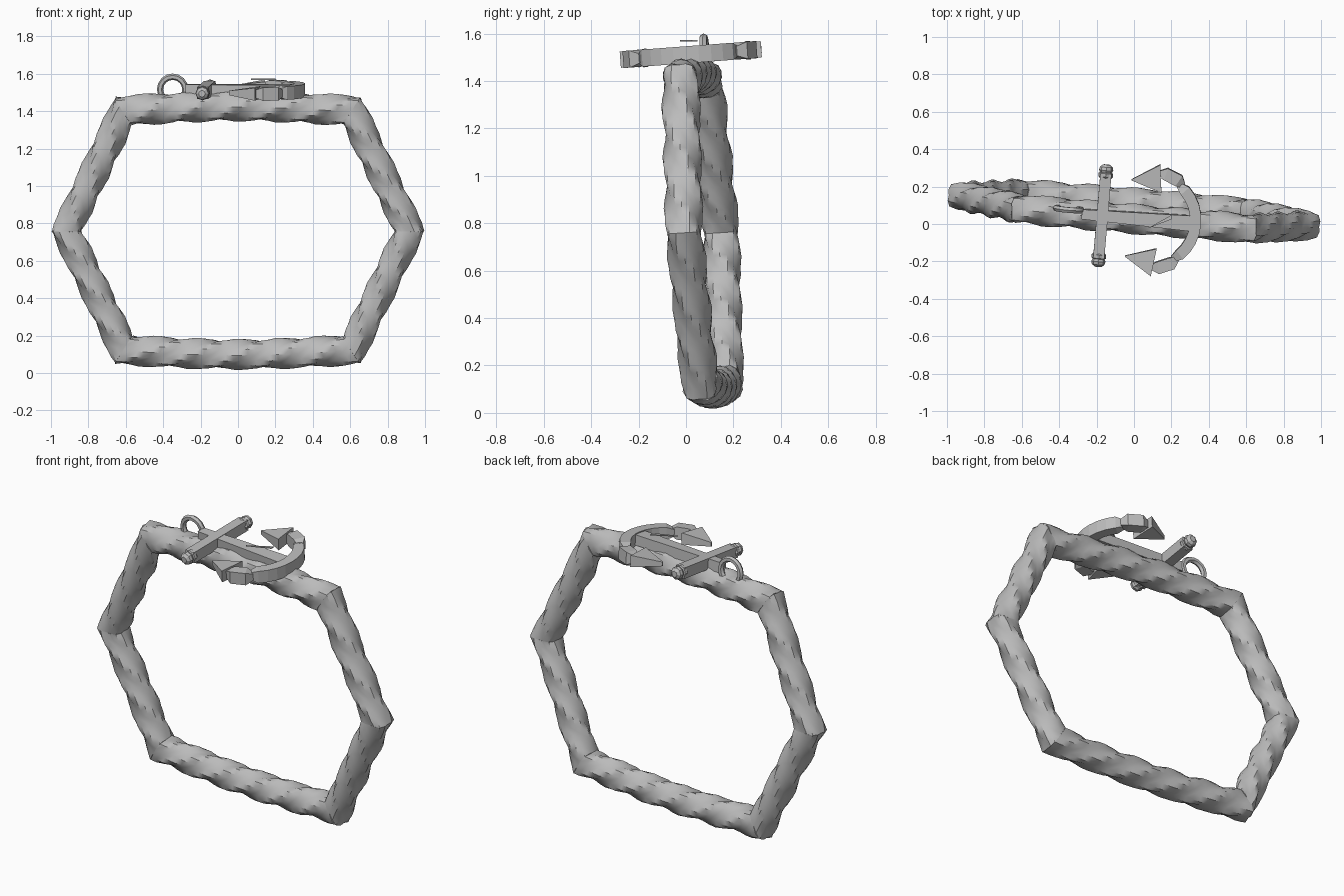
import bpy, bmesh, math
from mathutils import Vector, Matrix

if "Cube" in bpy.data.objects:
    bpy.data.objects.remove(bpy.data.objects["Cube"])

metal = bpy.data.materials.new("grey metal")
metal.diffuse_color = (0.5, 0.5, 0.5, 1)
metal.use_nodes = True
metal.node_tree.nodes["Principled BSDF"].inputs["Base Color"].default_value = metal.diffuse_color


def finish(name, bm, smooth=None, matrix=None):
    if matrix:
        bm.transform(matrix)
    bmesh.ops.recalc_face_normals(bm, faces=bm.faces)
    me = bpy.data.meshes.new(name)
    bm.to_mesh(me)
    bm.free()
    me.materials.append(metal)
    ob = bpy.data.objects.new(name, me)
    bpy.context.collection.objects.link(ob)
    if smooth:
        bpy.ops.object.select_all(action='DESELECT')
        ob.select_set(True)
        bpy.context.view_layer.objects.active = ob
        bpy.ops.object.shade_smooth_by_angle(angle=math.radians(smooth))
    return ob


def skin(bm, rings):
    """Bridge successive rings of points and cap both ends."""
    vr = [[bm.verts.new(p) for p in r] for r in rings]
    n = len(vr[0])
    for a, b in zip(vr, vr[1:]):
        for i in range(n):
            bm.faces.new((a[i], a[(i + 1) % n], b[(i + 1) % n], b[i]))
    bm.faces.new(vr[0][::-1])
    bm.faces.new(vr[-1])


# Six mitred lengths of twisted rope form the band
def band_point(x, z):
    return Vector((x, 0.07 - 0.085 * x - 0.065 * (z - 0.76), z))


corners = [band_point(*c) for c in ((0.917, 0.76), (0.61, 1.402), (-0.61, 1.402),
                                    (-0.917, 0.76), (-0.61, 0.125), (0.61, 0.125))]
normal = (corners[1] - corners[0]).cross(corners[2] - corners[0]).normalized()
SIDES, PITCH = 16, 0.235
for k in range(6):
    a, b = corners[k], corners[(k + 1) % 6]
    d = (b - a).normalized()
    length = (b - a).length
    out = d.cross(normal)
    d0 = (a - corners[k - 1]).normalized()
    d1 = (corners[(k + 2) % 6] - b).normalized()
    m0, m1 = (d + d0).normalized(), (d + d1).normalized()   # mitre planes
    steps = round(length / 0.04)
    bow = 0.025 if k in (1, 4) else 0.0
    rings = []
    for s in range(steps + 1):
        u = s / steps
        twist = 2 * math.pi * (u - 0.5) * length / PITCH
        ring = []
        for i in range(SIDES):
            t = 2 * math.pi * i / SIDES
            r = 0.075 + 0.009 * math.cos(4 * t - twist)
            off = out * math.cos(t) * r + normal * math.sin(t) * r
            p0 = a + off - d * (off.dot(m0) / d.dot(m0))
            p1 = b + off - d * (off.dot(m1) / d.dot(m1))
            ring.append(p0.lerp(p1, u) + out * bow * math.sin(math.pi * u))
        rings.append(ring)
    bm = bmesh.new()
    skin(bm, rings)
    finish(f"rope_segment_{k + 1}", bm, 35)

# Anchor frame: local x runs along the shank, y along the stock
ex = Vector((1, -0.085, -0.006)).normalized()
ey = Vector((0.085, 1, 0.075))
ey = (ey - ex * ey.dot(ex)).normalized()
ez = ex.cross(ey)
frame = Matrix((ex, ey, ez)).transposed().to_4x4()
frame.translation = (0, 0.03, 1.513)


def sweep(name, path, sizes, mirror=1):
    """Rectangular bar along a flat path; sizes are (half width, half height)."""
    pts = [Vector((x, y * mirror, 0)) for x, y in path]
    rings = []
    for i, p in enumerate(pts):
        t = (pts[min(i + 1, len(pts) - 1)] - pts[max(i - 1, 0)]).normalized()
        side = Vector((-t.y, t.x, 0))
        w, h = sizes[i]
        up = Vector((0, 0, h))
        rings.append([p + side * w + up, p - side * w + up,
                      p - side * w - up, p + side * w - up])
    bm = bmesh.new()
    skin(bm, rings)
    return finish(name, bm, matrix=frame)


sweep("shank", [(-0.28, 0), (0.32, 0)], [(0.026, 0.03), (0.042, 0.03)])
sweep("stock", [(-0.17, -0.225), (-0.17, 0.225)], [(0.03, 0.032)] * 2)

# Curved arms
arc = []
for i in range(11):
    t = math.radians(-62 + 12.4 * i)
    arc.append((0.13 + 0.2 * math.cos(t), 0.225 * math.sin(t)))
sweep("arms", arc, [(0.016, 0.02)] + [(0.03, 0.036)] * 9 + [(0.016, 0.02)])

for m, side in ((1, "back"), (-1, "front")):
    # Blocks joining each arm to its pointed fluke
    sweep(f"{side}_arm_block", [(0.245, 0.197), (0.222, 0.222), (0.15, 0.252), (0.115, 0.25)],
          [(0.016, 0.02), (0.033, 0.036), (0.033, 0.036), (0.016, 0.02)], m)
    sweep(f"{side}_fluke", [(0.125, 0.225), (-0.03, 0.205)],
          [(0.075, 0.034), (0.003, 0.012)], m)
    # Faceted knobs with collars on the stock ends
    bm = bmesh.new()
    rings = []
    for y, r in ((0.2, 0.03), (0.21, 0.039), (0.228, 0.039), (0.232, 0.032),
                 (0.245, 0.038), (0.262, 0.034), (0.275, 0.018)):
        rings.append([Vector((-0.17 + r * math.cos(j * math.pi / 4), y * m,
                              r * math.sin(j * math.pi / 4))) for j in range(8)])
    skin(bm, rings)
    finish(f"{side}_stock_knob", bm, matrix=frame)

# Upright ring at the shank's end
bm = bmesh.new()
N, rings = 16, []
grid = []
for i in range(N):
    t = 2 * math.pi * i / N
    row = []
    for j in range(6):
        q = 2 * math.pi * j / 6
        r = 0.068 + 0.017 * math.cos(q)
        row.append(bm.verts.new((-0.352 + r * math.cos(t), 0.02 + 0.017 * math.sin(q),
                                 r * math.sin(t))))
    grid.append(row)
for i in range(N):
    for j in range(6):
        a, b = grid[i], grid[(i + 1) % N]
        bm.faces.new((a[j], a[(j + 1) % 6], b[(j + 1) % 6], b[j]))
finish("shank_ring", bm, 40, frame)

# Thin pin lying over the shank
bm = bmesh.new()
skin(bm, [[(0.07, -0.025, z), (0.20, 0.025, z), (0.20, 0.048, z)] for z in (1.568, 1.574)])
finish("thin_pin", bm)
